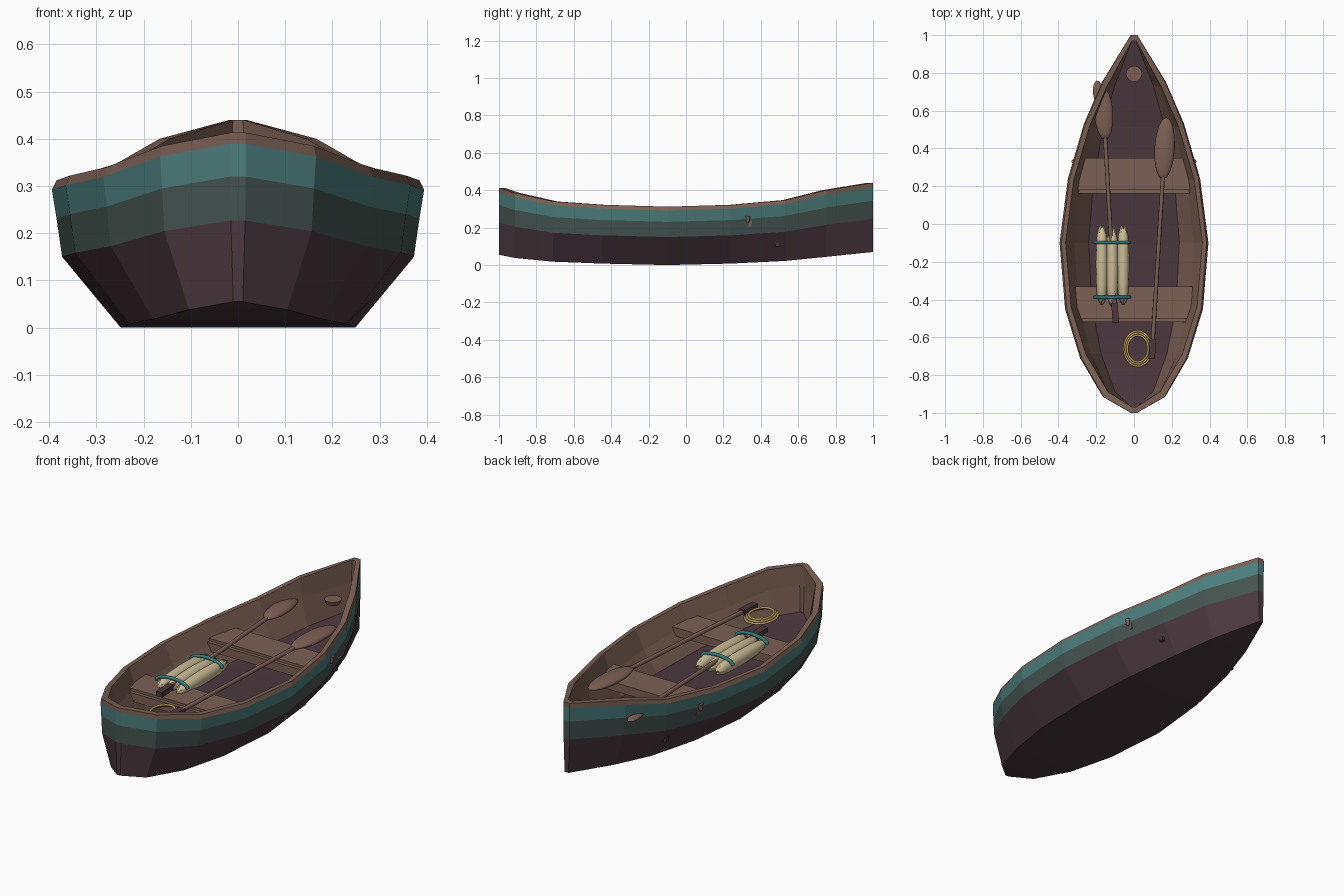
import bpy, bmesh, math
from mathutils import Vector

if "Cube" in bpy.data.objects:
    bpy.data.objects.remove(bpy.data.objects["Cube"])


def material(name, *rgb):
    """Flat colour from 0-255 display values, converted to linear."""
    lin = [((c / 255 + 0.055) / 1.055) ** 2.4 for c in rgb] + [1]
    m = bpy.data.materials.new(name)
    m.use_nodes = True
    m.diffuse_color = lin
    m.node_tree.nodes["Principled BSDF"].inputs["Base Color"].default_value = lin
    return m


WOOD = material("brown wood", 124, 96, 84)
DARK = material("dark plum wood", 75, 56, 63)
TEAL = material("teal paint", 76, 126, 125)
GREY = material("grey green paint", 68, 84, 80)
CLOTH = material("cream cloth", 204, 188, 150)
ROPE = material("yellow rope", 184, 154, 88)
STRAP = material("strap teal", 48, 124, 124)


def finish(name, bm, mats, smooth=False):
    bmesh.ops.recalc_face_normals(bm, faces=bm.faces)
    me = bpy.data.meshes.new(name)
    bm.to_mesh(me)
    bm.free()
    for m in mats:
        me.materials.append(m)
    for p in me.polygons:
        p.use_smooth = smooth
    ob = bpy.data.objects.new(name, me)
    bpy.context.collection.objects.link(ob)
    return ob


def box(name, mat, centre, size, turn=0):
    bm = bmesh.new()
    bmesh.ops.create_cube(bm, size=1)
    bmesh.ops.scale(bm, vec=size, verts=bm.verts)
    ob = finish(name, bm, [mat])
    ob.location, ob.rotation_euler.z = centre, turn
    return ob


def ball(name, mat, centre, radii, turn=0):
    bm = bmesh.new()
    bmesh.ops.create_uvsphere(bm, u_segments=16, v_segments=10, radius=1)
    bmesh.ops.scale(bm, vec=radii, verts=bm.verts)
    ob = finish(name, bm, [mat], True)
    ob.location, ob.rotation_euler.z = centre, turn
    return ob


def cylinder(name, mat, centre, r1, r2, depth):
    bm = bmesh.new()
    bmesh.ops.create_cone(bm, cap_ends=True, segments=16, radius1=r1, radius2=r2, depth=depth)
    ob = finish(name, bm, [mat])
    ob.location = centre
    return ob


def tube(name, mat, points, radius, closed=False):
    cu = bpy.data.curves.new(name, "CURVE")
    cu.dimensions = "3D"
    cu.bevel_depth, cu.bevel_resolution, cu.use_fill_caps = radius, 2, True
    s = cu.splines.new("POLY")
    s.points.add(len(points) - 1)
    for p, co in zip(s.points, points):
        p.co = (*co, 1)
    s.use_cyclic_u = closed
    cu.materials.append(mat)
    ob = bpy.data.objects.new(name, cu)
    bpy.context.collection.objects.link(ob)
    return ob


# Hull: stations of y, half width, bottom height, rim height
stations = [
    (-1, .016, .055, .413), (-.915, .165, .038, .385), (-.71, .285, .018, .34),
    (-.45, .365, .008, .322), (-.1, .394, 0, .312), (.24, .35, .008, .322),
    (.53, .265, .022, .347), (.75, .17, .044, .4), (1, .018, .07, .44)]


def half_section(y, w, zb, zt):
    """Bottom edge, paint lines, rim, then the inner wall down to the floor."""
    h, yi = zt - zb, y * .97
    inner = max(w * .975 - .022, w * .6)
    return [(w * .63, y, zb), (w * .945, y, zb + .48 * h), (w * .975, y, zb + .74 * h),
            (w, y, zb + .935 * h), (w * .975, y, zt), (inner, yi, zt),
            (w * .8, yi, zb + .7 * h), (w * .61, yi, zb + .11)]


bands = [1, 2, 3, 0, 0, 0, 0]   # material index of each lengthwise band
bm = bmesh.new()
rings = []
for st in stations:
    pts = half_section(*st)
    rings.append([[bm.verts.new((s * x, y, z)) for x, y, z in pts] for s in (1, -1)])


def quad(verts, index):
    bm.faces.new(verts).material_index = index


for a, b in zip(rings, rings[1:]):
    for side in (0, 1):
        for i, mi in enumerate(bands):
            quad((a[side][i], a[side][i + 1], b[side][i + 1], b[side][i]), mi)
    for i in (0, 7):    # underside and floor
        quad((a[0][i], a[1][i], b[1][i], b[0][i]), 1)
for r in (rings[0], rings[-1]):     # stem and stern posts
    for i, mi in enumerate(bands):
        quad((r[0][i], r[0][i + 1], r[1][i + 1], r[1][i]), mi)
finish("hull", bm, [WOOD, DARK, GREY, TEAL])

# Benches with a narrow apron along the front edge
for name, y, width in (("rear_bench", .265, .62), ("front_bench", -.415, .64)):
    box(name, WOOD, (0, y, .228), (width, .17, .045))
    box(name + "_apron", WOOD, (0, y - .093, .215), (width, .02, .045))

# Floor rib, side pegs and bow cap
box("floor_rib", DARK, (0, .49, .11), (.47, .025, .02))
for side, s in (("left", 1), ("right", -1)):
    cylinder(side + "_peg", WOOD, (s * .318, .33, .245), .007, .013, .036)
cylinder("bow_cap", WOOD, (0, .795, .292), .034, .042, .022)


# Paddles: blade, shaft, grip
def paddle(name, blade, grip, length, width):
    blade, grip = Vector(blade), Vector(grip)
    d = grip - blade
    turn = math.atan2(d.y, d.x) + math.pi / 2
    ball(name + "_blade", WOOD, blade, (width, length, .022), turn)
    tube(name + "_shaft", WOOD, [blade, grip], .011)
    box(name + "_grip", DARK, grip, (.034, .105, .026), turn)


paddle("right_paddle", (-.16, .585, .29), (-.1, -.47, .275), .14, .05)
paddle("left_paddle", (.162, .4, .295), (.097, -.66, .277), .165, .054)
ball("spare_blade_edge", WOOD, (-.188, .69, .3), (.028, .07, .013), .12)

# Cloth rolls lathed along y with ragged ends
profile = [(-.2, .006), (-.185, .018), (-.16, .026), (-.1, .03), (0, .033),
           (.1, .031), (.16, .026), (.185, .016), (.2, .005)]
for k, (x, y) in enumerate(((-.17, -.215), (-.115, -.225), (-.057, -.215))):
    bm = bmesh.new()
    loops = []
    n = 12
    for py, r in profile:
        loop = []
        for i in range(n):
            t = 2 * math.pi * i / n
            rag = .012 * (-1) ** i * (abs(py) > .17)
            loop.append(bm.verts.new((r * math.cos(t), py + rag, r * 1.15 * math.sin(t))))
        loops.append(loop)
    for a, b in zip(loops, loops[1:]):
        for i in range(n):
            j = (i + 1) % n
            bm.faces.new((a[i], a[j], b[j], b[i]))
    bm.faces.new(loops[0])
    bm.faces.new(loops[-1])
    roll = finish(f"cloth_roll_{k + 1}", bm, [CLOTH], True)
    roll.location = (x, y, .26)

# Straps arched over the rolls
for name, y in (("rear_strap", -.098), ("front_strap", -.388)):
    arch = [(-.115 + .092 * math.cos(t), y, .272 + .032 * math.sin(t))
            for t in (math.pi * i / 10 for i in range(11))]
    tube(name, STRAP, arch, .009)

# Rope coil of three oval turns
for k in range(3):
    rx, ry = .073 - .009 * k, .093 - .011 * k
    ring = [(.02 + rx * math.cos(t), -.66 + ry * math.sin(t), .258 + .007 * k)
            for t in (2 * math.pi * i / 28 for i in range(28))]
    tube(f"rope_turn_{k + 1}", ROPE, ring, .006, True)
